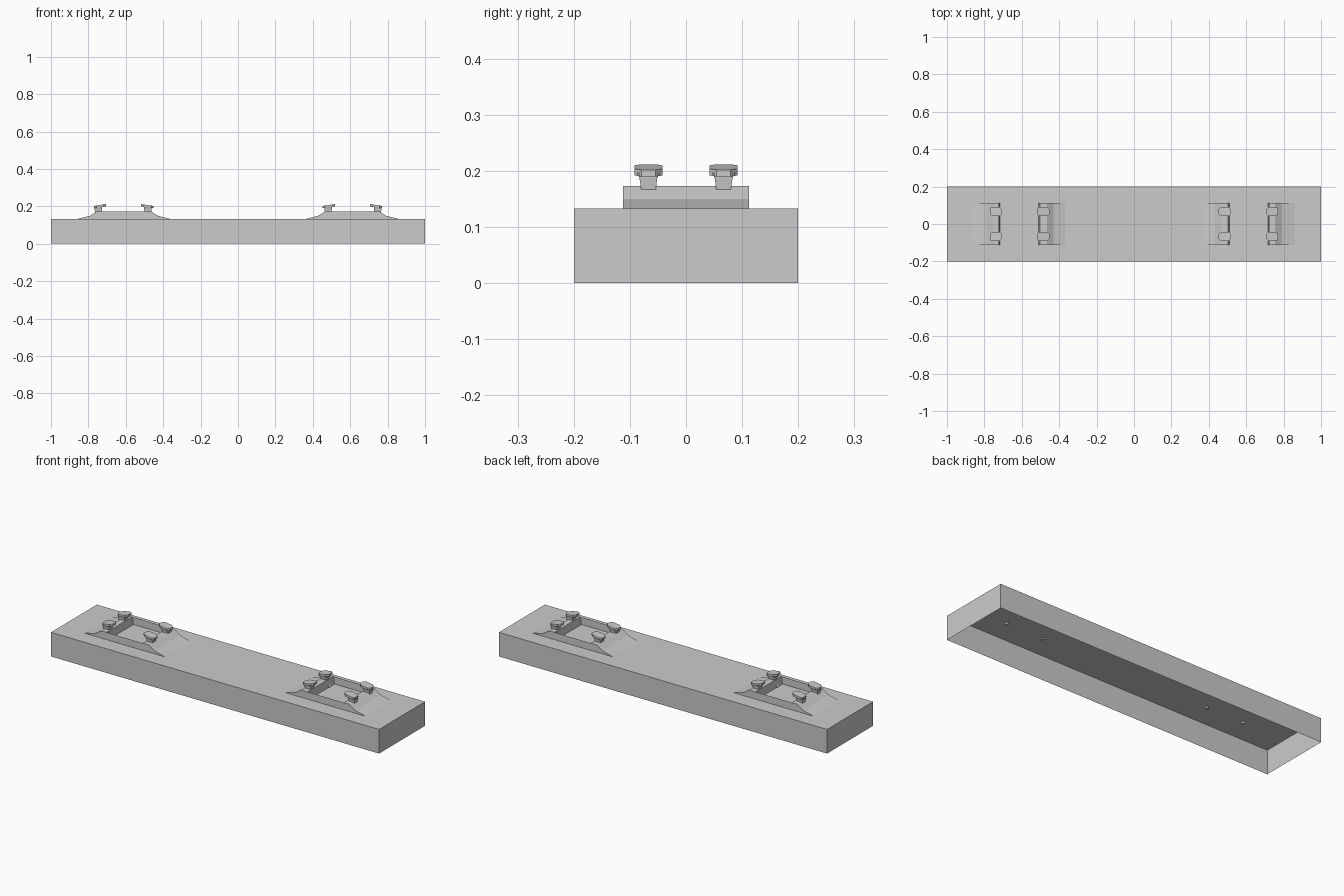
import bpy, bmesh

if "Cube" in bpy.data.objects:
    bpy.data.objects.remove(bpy.data.objects["Cube"])


def make_object(name, verts, faces):
    bm = bmesh.new()
    vs = [bm.verts.new(v) for v in verts]
    for f in faces:
        bm.faces.new([vs[i] for i in f])
    bmesh.ops.recalc_face_normals(bm, faces=bm.faces)
    mesh = bpy.data.meshes.new(name)
    bm.to_mesh(mesh)
    bm.free()
    ob = bpy.data.objects.new(name, mesh)
    bpy.context.collection.objects.link(ob)
    return ob


def box_loft(name, rings):
    """Closed loft through equal-length rings of points."""
    n = len(rings[0])
    verts = [p for r in rings for p in r]
    faces = [list(range(n))[::-1], [(len(rings) - 1) * n + i for i in range(n)]]
    for k in range(len(rings) - 1):
        for i in range(n):
            j = (i + 1) % n
            faces.append([k * n + i, k * n + j, k * n + n + j, k * n + n + i])
    return make_object(name, verts, faces)


# sleeper beam: five-sided box, open underneath
bx, by, top = 1.0, 0.2, 0.133
corners = [(-bx, -by), (bx, -by), (bx, by), (-bx, by)]
make_object("sleeper_beam",
            [(x, y, z) for z in (0, top) for x, y in corners],
            [(0, 1, 5, 4), (1, 2, 6, 5), (2, 3, 7, 6), (3, 0, 4, 7), (4, 5, 6, 7)])


def base_plate(name, s):
    # cross-section: sloped shoulders, open rail seat between points 3 and 4
    prof = [(0.365, top), (0.43, 0.15), (0.465, 0.173), (0.503, 0.173),
            (0.723, 0.173), (0.755, 0.173), (0.79, 0.15), (0.857, top)]
    seat = [(0.51, top), (0.716, top)]
    pts = prof + seat
    n = len(pts)
    verts = [(s * x, y, z) for y in (-0.112, 0.112) for x, z in pts]
    faces = [list(range(8)), [n + i for i in range(8)]]
    strips = [(i, i + 1) for i in range(7) if i != 3] + [(3, 8), (9, 4)]
    faces += [(a, b, n + b, n + a) for a, b in strips]
    make_object(name, verts, faces)


def ring(s, yc, cx, cz, hx, hy, tilt=0):
    return [(s * (cx + a * hx), yc + b * hy, cz + a * hx * tilt)
            for a, b in ((-1, -1), (1, -1), (1, 1), (-1, 1))]


def spike(name, s, yc, head_x, stem_x, tip_x, out):
    tilt = -0.15 * out
    # hooked head: tilted octagonal slab
    oct_ = [(-1, -.5), (-.6, -1), (.6, -1), (1, -.5),
            (1, .5), (.6, 1), (-.6, 1), (-1, .5)]
    hx, hy = 0.033, 0.025
    rings = [[(s * (head_x + a * hx), yc + b * hy, cz + a * hx * tilt)
              for a, b in oct_] for cz in (0.195, 0.207)]
    box_loft(name + "_head", rings)
    # shank tapering through the plate into the beam
    box_loft(name + "_shank", [
        ring(s, yc, tip_x, 0.122, 0.004, 0.006),
        ring(s, yc, stem_x, 0.163, 0.017, 0.0125),
        ring(s, yc, stem_x, 0.188, 0.02, 0.016),
        ring(s, yc, stem_x, 0.199, 0.02, 0.02, tilt)])


# two plates with four spikes each, mirrored about the middle
for s, side in ((-1, "left"), (1, "right")):
    base_plate(side + "_base_plate", s)
    for yc, row in ((-0.067, "front"), (0.067, "back")):
        spike(f"{side}_{row}_outer_spike", s, yc, 0.738, 0.747, 0.738, 1)
        spike(f"{side}_{row}_inner_spike", s, yc, 0.486, 0.482, 0.515, -1)
